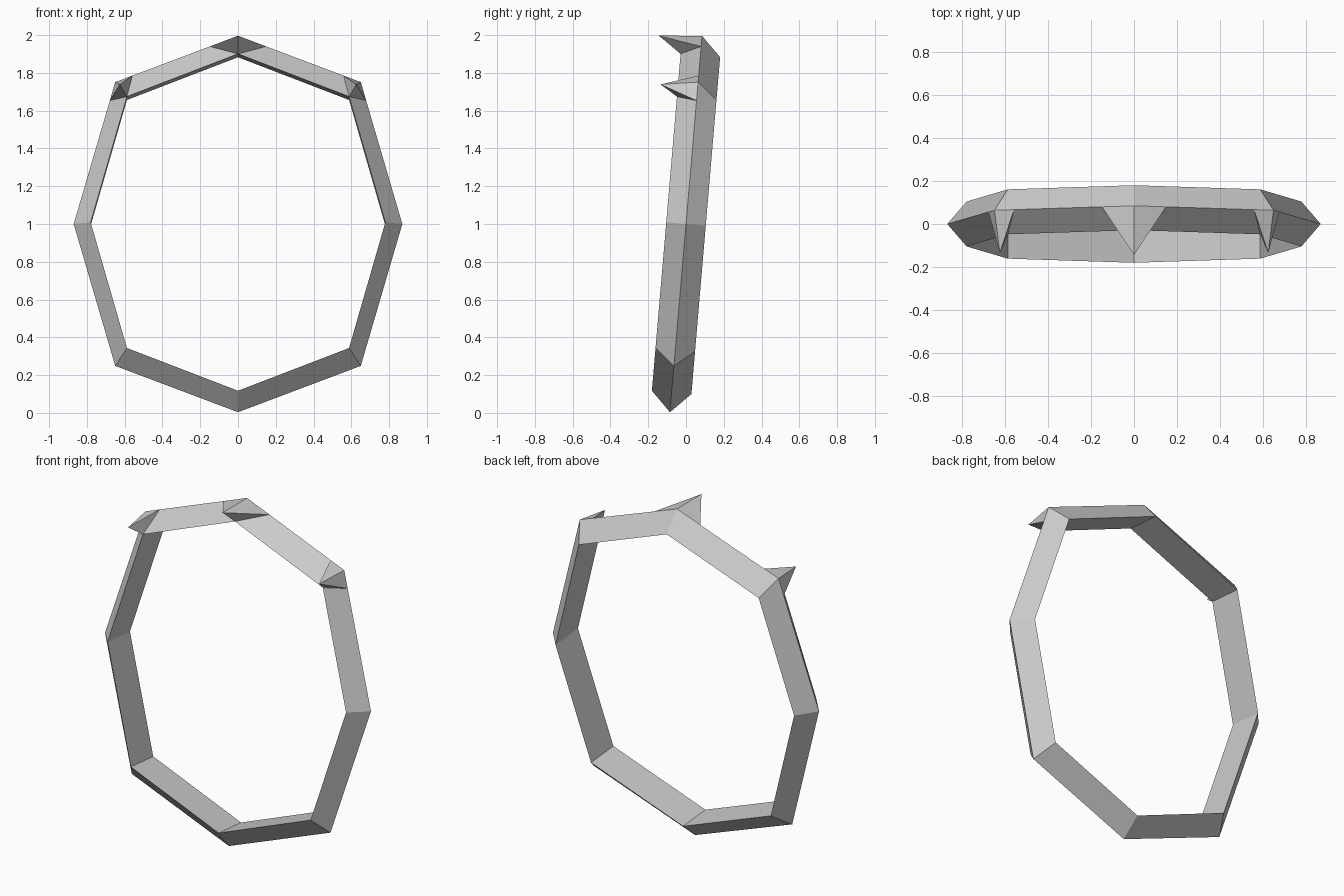
import bpy, bmesh
from mathutils import Matrix, Vector

cube = bpy.data.objects.get("Cube")
if cube:
    bpy.data.objects.remove(cube, do_unlink=True)

grey = bpy.data.materials.new("light grey")
grey.use_nodes = True
colour = (0.6, 0.6, 0.6, 1)
grey.diffuse_color = colour
grey.node_tree.nodes["Principled BSDF"].inputs["Base Color"].default_value = colour

# The whole ring leans back slightly
LEAN = Matrix.Translation((0, 0, 1)) @ Matrix.Rotation(-0.085, 4, 'X')
DEPTH = 0.105


def add_object(name, bm):
    bm.transform(LEAN)
    mesh = bpy.data.meshes.new(name)
    bm.to_mesh(mesh)
    bm.free()
    mesh.materials.append(grey)
    obj = bpy.data.objects.new(name, mesh)
    bpy.context.collection.objects.link(obj)


def full_loop(quarter):
    """Mirror a quarter outline (top to side) into a closed eight-point loop."""
    top, diag, side = quarter
    right = [top, diag, side, (diag[0], -diag[1]), (0, -top[1])]
    left = [(-x, z) for x, z in reversed(right[1:4])]
    return right + left


ridge = [Vector((x, 0, z)) for x, z in full_loop([(0, 1.0), (0.65, 0.754), (0.87, 0)])]
inner = full_loop([(0, 0.895), (0.588, 0.668), (0.78, 0)])
front = [Vector((x, -DEPTH, z)) for x, z in inner]
back = [Vector((x, DEPTH, z)) for x, z in inner]

# Eight-sided ring with a triangular section
bm = bmesh.new()
loops = [[bm.verts.new(p) for p in loop] for loop in (ridge, front, back)]
for a, b in ((0, 1), (1, 2), (2, 0)):
    for i in range(8):
        j = (i + 1) % 8
        bm.faces.new((loops[a][i], loops[a][j], loops[b][j], loops[b][i]))
bmesh.ops.recalc_face_normals(bm, faces=bm.faces)
add_object("ring", bm)


def spike(name, corner, tip, before, after):
    """Pointed prong growing from the front of one ring corner."""
    here = ridge[corner]
    base = [here, here.lerp(ridge[corner - 1], before), front[corner],
            here.lerp(ridge[(corner + 1) % 8], after)]
    bm = bmesh.new()
    point = bm.verts.new(tip)
    verts = [bm.verts.new(p) for p in base]
    for i in range(4):
        bm.faces.new((verts[i], verts[(i + 1) % 4], point))
    # Orient every face away from the middle of the prong
    centre = (sum(base, Vector()) + Vector(tip)) / 5
    for f in bm.faces:
        f.normal_update()
        if f.normal.dot(f.calc_center_median() - centre) < 0:
            f.normal_flip()
    add_object(name, bm)


# Three prongs on the upper corners
spike("top_spike", 0, (0, -0.228, 0.981), 0.23, 0.23)
spike("left_spike", 1, (0.625, -0.197, 0.725), 0.14, 0.13)
spike("right_spike", 7, (-0.625, -0.197, 0.725), 0.13, 0.14)
